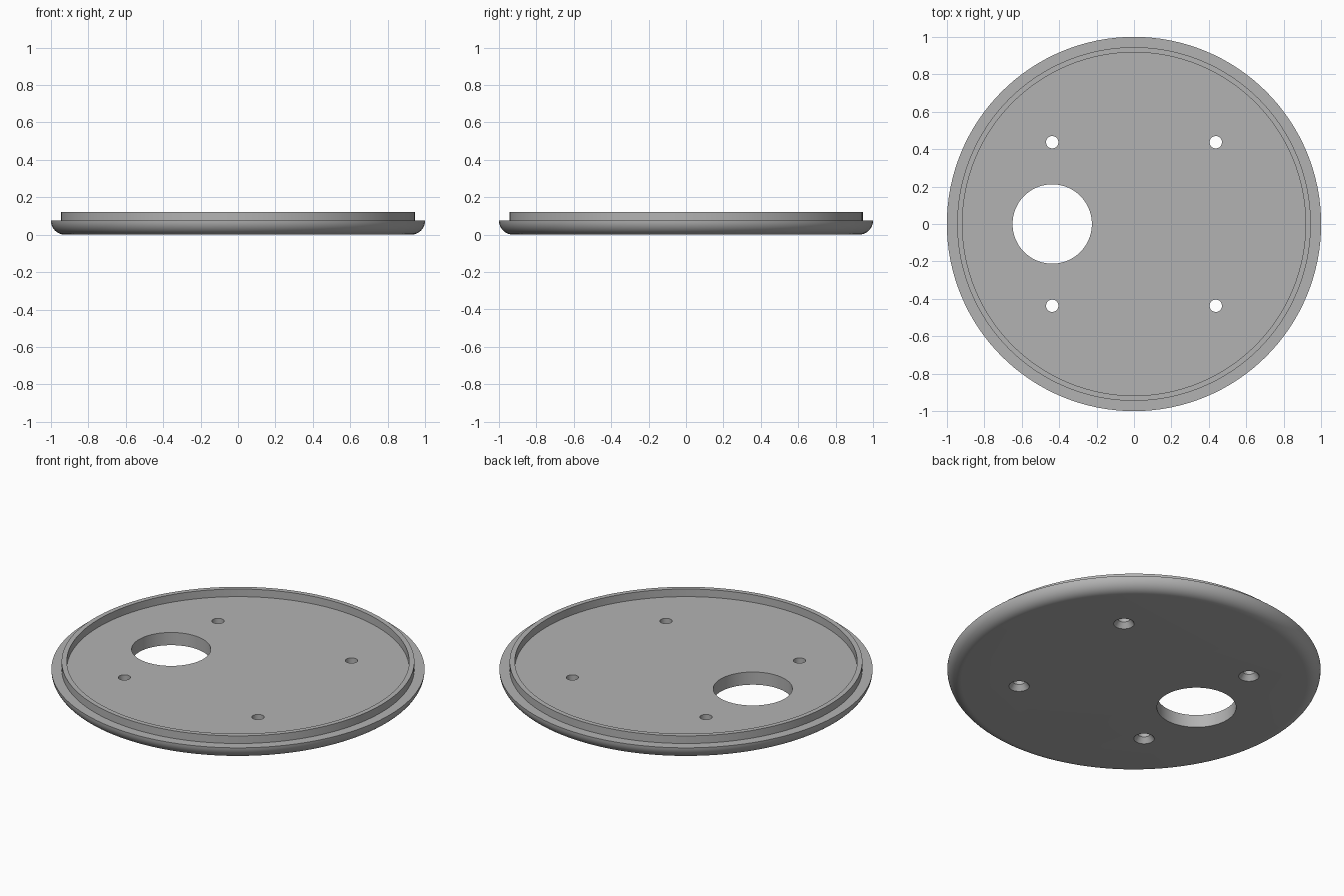
import bpy, bmesh, math

cube = bpy.data.objects.get("Cube")
if cube:
    bpy.data.objects.remove(cube, do_unlink=True)

FLOOR, TOP = 0.075, 0.12
SEGMENTS = 128

grey = bpy.data.materials.new("plain grey")
grey.use_nodes = True
colour = (0.45, 0.45, 0.45, 1)
grey.diffuse_color = colour
grey.node_tree.nodes["Principled BSDF"].inputs["Base Color"].default_value = colour


def lathe(name, profile, segments, x=0, y=0):
    """Closed solid from (radius, z) points running from bottom to top."""
    bm = bmesh.new()
    rings = []
    for r, z in profile:
        angles = [2 * math.pi * i / segments for i in range(segments)]
        rings.append([bm.verts.new((x + r * math.cos(a), y + r * math.sin(a), z))
                      for a in angles])
    for low, high in zip(rings, rings[1:]):
        for i in range(segments):
            j = (i + 1) % segments
            bm.faces.new((low[i], low[j], high[j], high[i]))
    bm.faces.new(rings[0][::-1])
    bm.faces.new(rings[-1])
    bmesh.ops.recalc_face_normals(bm, faces=bm.faces[:])
    mesh = bpy.data.meshes.new(name)
    bm.to_mesh(mesh)
    bm.free()
    mesh.materials.append(grey)
    obj = bpy.data.objects.new(name, mesh)
    bpy.context.collection.objects.link(obj)
    return obj


# Disc with a rounded lower edge, a raised lip and a recessed floor
fillet = [(1 - FLOOR + FLOOR * math.sin(a), FLOOR - FLOOR * math.cos(a))
          for a in (math.pi / 2 * i / 10 for i in range(11))]
lip = [(0.945, FLOOR), (0.945, TOP), (0.917, TOP), (0.917, FLOOR)]
lid = lathe("round_lid", fillet + lip, SEGMENTS)

# Large opening and four screw holes countersunk from below
cutters = [lathe("opening_cutter", [(0.212, -0.1), (0.212, 0.2)], 96, x=-0.437)]
screw = [(0.055, -0.1), (0.055, 0), (0.033, 0.03), (0.033, 0.2)]
for sx in (-1, 1):
    for sy in (-1, 1):
        cutters.append(lathe("screw_hole_cutter", screw, 32, sx * 0.437, sy * 0.437))

bpy.context.view_layer.objects.active = lid
for cutter in cutters:
    cut = lid.modifiers.new("hole", 'BOOLEAN')
    cut.operation = 'DIFFERENCE'
    cut.solver = 'EXACT'
    cut.object = cutter
    bpy.ops.object.modifier_apply(modifier=cut.name)
    bpy.data.objects.remove(cutter, do_unlink=True)

# Smooth curved walls, sharp edges
bpy.ops.object.select_all(action='DESELECT')
lid.select_set(True)
bpy.ops.object.shade_smooth_by_angle(angle=math.radians(30))
